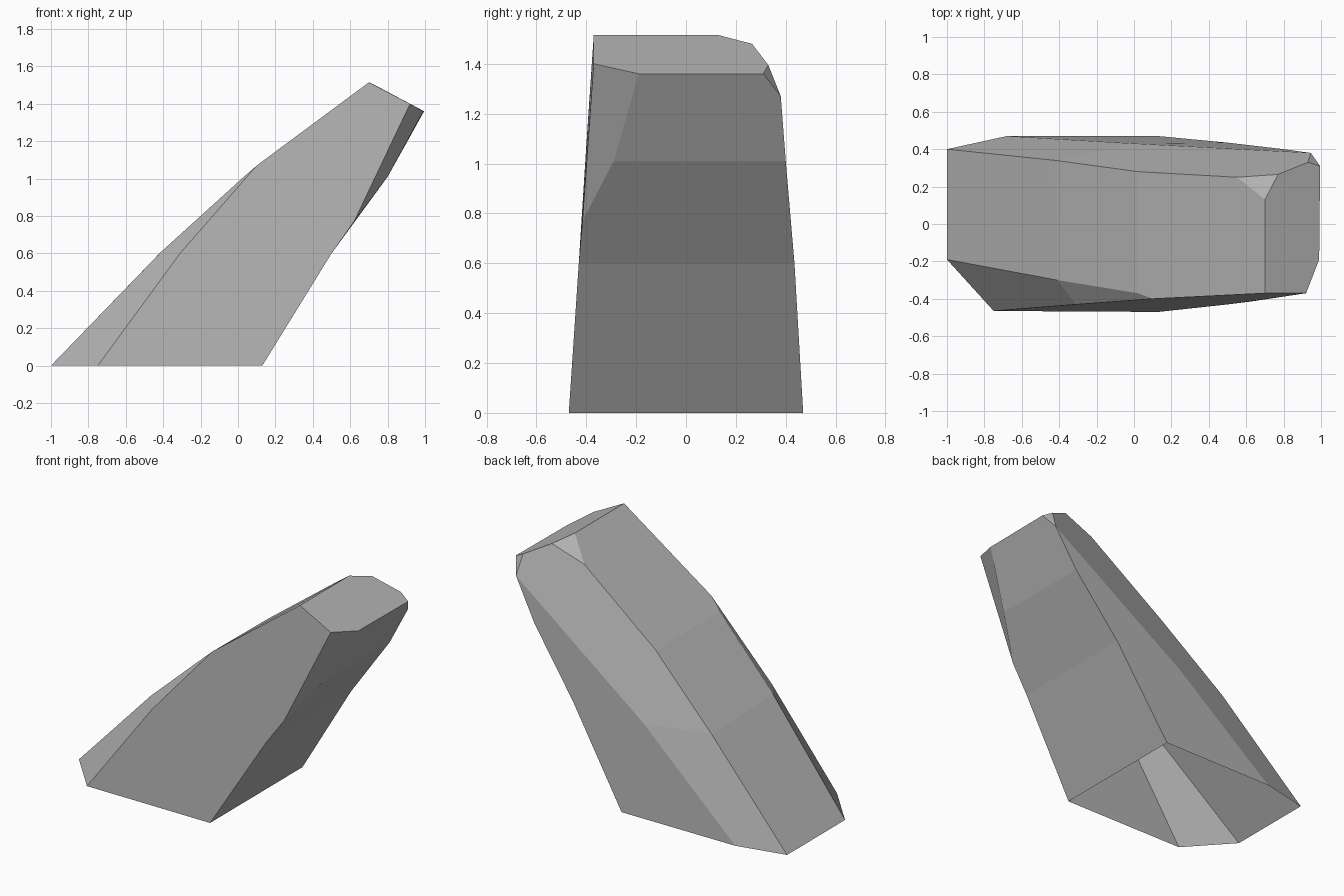
import bpy
import bmesh

cube = bpy.data.objects.get("Cube")
if cube:
    bpy.data.objects.remove(cube, do_unlink=True)

# One stone colour
stone = bpy.data.materials.new("stone_grey")
stone.use_nodes = True
grey = (0.45, 0.45, 0.45, 1)
stone.diffuse_color = grey
stone.node_tree.nodes["Principled BSDF"].inputs["Base Color"].default_value = grey

bm = bmesh.new()


def chain(*points):
    """Add a ridge line of the rock, listed from the ground up."""
    return [bm.verts.new(p) for p in points]


def panel(*corners):
    """Add one flat facet."""
    return bm.faces.new(corners)


def bridge(left, right):
    """Add quads between two ridge lines with matching points."""
    for i in range(min(len(left), len(right)) - 1):
        panel(left[i], right[i], right[i + 1], left[i + 1])


# Ridges around the leaning slab
toe = chain((-.75, -.465, 0), (-.31, -.43, .6), (.1, -.4, 1.07))
slope_front = chain((-1, -.19, 0), (-.41, -.3, .61), (.02, -.37, 1))
slope_back = chain((-1, .4, 0), (-.42, .34, .6), (.02, .28, 1), (.55, .25, 1.4))
back_ridge = chain((-.68, .47, 0), (0, .43, .59), (.945, .38, 1.27))
under_back = chain((.13, .47, 0), (.5, .435, .6), (.8, .4, 1.01))
under_front = chain((.13, -.47, 0), (.5, -.43, .6), (.62, -.415, .77))
overhang = chain((.8, -.29, 1.01), (.99, -.19, 1.36))

# Outline of the top cap, from the front round to the back
cap_front, cap_back = chain((.7, -.37, 1.515), (.7, .13, 1.515))
cap_right, cap_chip, tip_back = chain((.77, .265, 1.48), (.93, .33, 1.395), (.995, .31, 1.36))
tip_front = overhang[-1]
tip_corner, = chain((.92, -.37, 1.4))
peak = back_ridge[-1]

# Long facets; the base stays open
bridge(toe, slope_front)
bridge(slope_front, slope_back)
bridge(slope_back[:2], back_ridge[:2])
bridge(under_back[:2], under_front[:2])

# Upper slope and front and back sides
panel(slope_front[-1], toe[-1], cap_front, cap_back, slope_back[-1], slope_back[-2])
panel(*toe, cap_front, tip_corner, *reversed(under_front))
panel(*back_ridge, *reversed(under_back))
panel(*slope_back[1:], cap_right, cap_chip, peak, back_ridge[1])

# Overhanging side and its chipped edge
panel(under_front[1], under_back[1], under_back[2], overhang[0], under_front[2])
panel(overhang[0], under_back[2], peak, tip_back, tip_front)
panel(under_front[2], overhang[0], tip_front, tip_corner)

# Top cap and small chips
panel(cap_front, cap_back, cap_right, cap_chip, tip_back, tip_front, tip_corner)
panel(slope_back[-1], cap_right, cap_back)
panel(cap_chip, tip_back, peak)

bmesh.ops.recalc_face_normals(bm, faces=bm.faces)
mesh = bpy.data.meshes.new("leaning_rock")
bm.to_mesh(mesh)
bm.free()
mesh.materials.append(stone)
rock = bpy.data.objects.new("leaning_rock", mesh)
bpy.context.collection.objects.link(rock)
